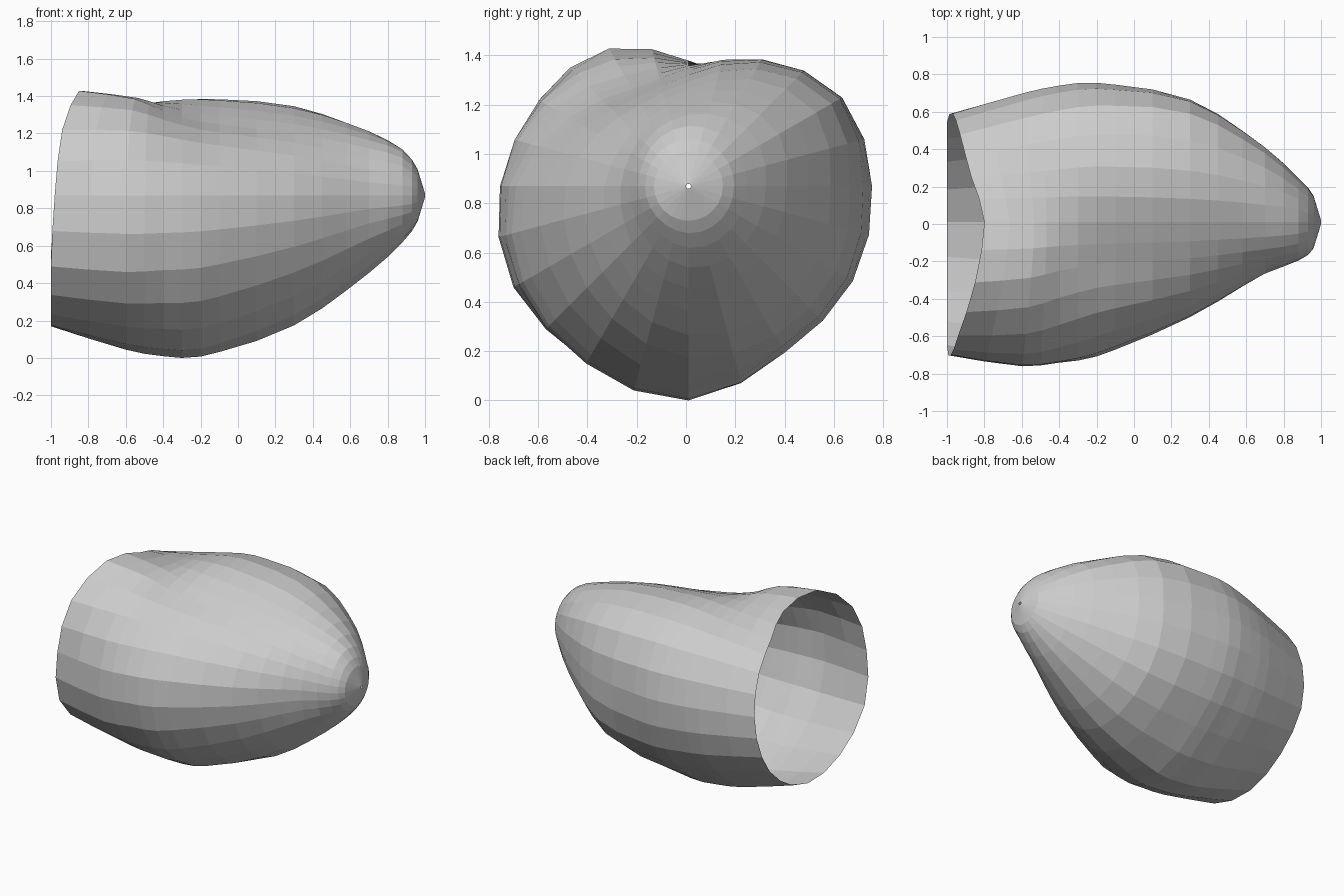
import bpy, bmesh, math

if "Cube" in bpy.data.objects:
    bpy.data.objects.remove(bpy.data.objects["Cube"])

CY, CZ = 0.01, 0.868          # axis of the shell, through the tip
# Cross-sections: x -> radii every 30 degrees, from +y towards +z
SECTIONS = [
    (-1.0, [.58, .54, .48, .51, .645, .70, .71, .76, .735, .70, .645, .615]),
    (-0.6, [.69, .645, .53, .50, .595, .69, .765, .82, .81, .825, .74, .72]),
    (-0.4, [.73, .69, .565, .495, .52, .635, .745, .80, .825, .86, .765, .75]),
    (-0.2, [.745, .72, .595, .48, .455, .56, .70, .775, .82, .862, .78, .77]),
    (0.3, [.655, .67, .55, .425, .385, .425, .50, .55, .62, .695, .70, .69]),
    (0.7, [.40, .425, .385, .325, .29, .27, .275, .30, .36, .415, .42, .41]),
    (0.88, [.235, .245, .25, .245, .23, .21, .205, .21, .225, .25, .25, .24]),
    (0.96, [.14] * 12),
    (1.0, [.01] * 12),
]
# How far the rim is cut back in x at each angle
RIM_CUT = [.03, .07, .13, .20, .15, .06, .02, 0, 0, 0, 0, 0]
RINGS = [-1, -.8, -.6, -.5, -.4, -.3, -.2, -.1, .1, .3, .45, .58, .7, .8, .88, .93, .96, 1]


def double(v):
    """Smoothly insert a value between each pair of a closed row."""
    n, out = len(v), []
    for i in range(n):
        mid = (9 * (v[i] + v[(i + 1) % n]) - v[i - 1] - v[(i + 2) % n]) / 16
        out += [v[i], mid]
    return out


def hermite(pts, x):
    """Smooth curve through (x, value) points."""
    def slope(i):
        a, b = pts[max(i - 1, 0)], pts[min(i + 1, len(pts) - 1)]
        return (b[1] - a[1]) / (b[0] - a[0])
    i = max(k for k in range(len(pts) - 1) if pts[k][0] <= x or k == 0)
    (x0, a), (x1, b) = pts[i], pts[i + 1]
    h = x1 - x0
    t = (x - x0) / h
    return ((2*t**3 - 3*t**2 + 1) * a + (t**3 - 2*t**2 + t) * h * slope(i)
            + (3*t**2 - 2*t**3) * b + (t**3 - t**2) * h * slope(i + 1))


rows = [(x, double(r)) for x, r in SECTIONS]
cut = [max(c, 0) for c in double(RIM_CUT)]
N = len(cut)

# Open tapered shell: rings joined by faces
bm = bmesh.new()
rings = []
for x in RINGS:
    fade = max(0, (-0.4 - x) / 0.6)
    ring = []
    for j in range(N):
        a = math.tau * j / N
        r = hermite([(s[0], s[1][j]) for s in rows], x)
        ring.append(bm.verts.new((x + cut[j] * fade, CY + r * math.cos(a), CZ + r * math.sin(a))))
    rings.append(ring)
for p, q in zip(rings, rings[1:]):
    for j in range(N):
        k = (j + 1) % N
        bm.faces.new((p[j], p[k], q[k], q[j]))

# Stand it on the ground
low = min(v.co.z for v in bm.verts)
for v in bm.verts:
    v.co.z -= low
bmesh.ops.recalc_face_normals(bm, faces=bm.faces)
mesh = bpy.data.meshes.new("shell")
bm.to_mesh(mesh)
bm.free()
bpy.context.collection.objects.link(bpy.data.objects.new("shell", mesh))
